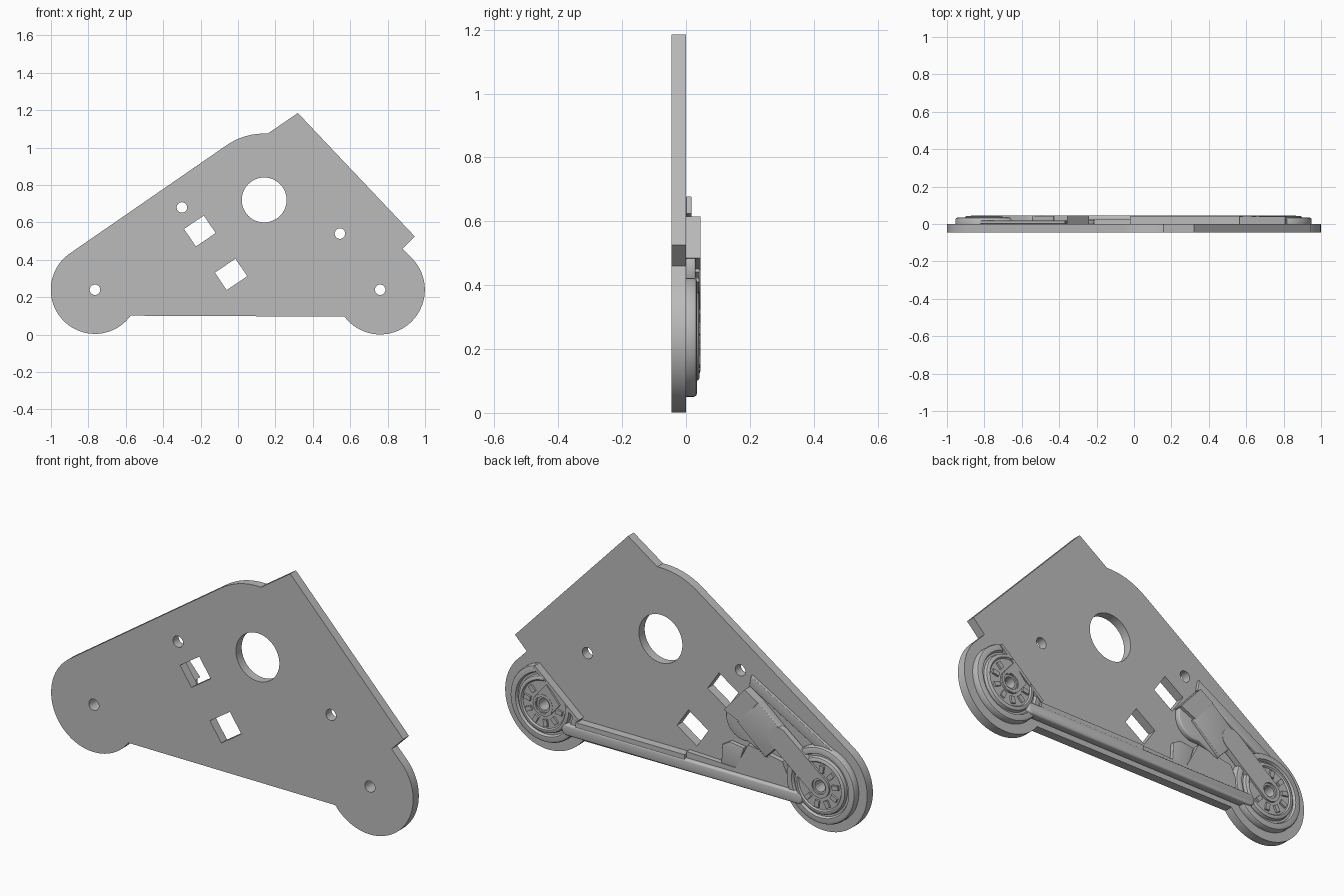
import bpy, bmesh
from math import sin, cos, pi, radians, atan2, hypot
from mathutils import Vector, Matrix

cube = bpy.data.objects.get("Cube")
if cube:
    bpy.data.objects.remove(cube)

grey = bpy.data.materials.new("plain grey")
grey.use_nodes = True
colour = (0.5, 0.5, 0.5, 1)
grey.diffuse_color = colour
grey.node_tree.nodes["Principled BSDF"].inputs["Base Color"].default_value = colour

LEFT, RIGHT, TOP = (-0.765, 0.24), (0.76, 0.24), (0.14, 0.72)


def finish(name, mesh):
    mesh.materials.clear()
    mesh.materials.append(grey)
    ob = bpy.data.objects.new(name, mesh)
    bpy.context.collection.objects.link(ob)
    bpy.ops.object.select_all(action="DESELECT")
    ob.select_set(True)
    bpy.context.view_layer.objects.active = ob
    bpy.ops.object.shade_smooth_by_angle(angle=radians(35))
    return ob


def arc(c, r, a0, a1, n=24):
    """Points on a circle arc, angles in degrees."""
    step = radians(a1 - a0) / n
    return [(c[0] + r * cos(radians(a0) + i * step),
             c[1] + r * sin(radians(a0) + i * step)) for i in range(n + 1)]


def circle(c, r, n=32):
    return arc(c, r, 0, 360, n)[:-1]


def rect(c, w, h, deg):
    a = radians(deg)
    return [(c[0] + x * cos(a) - z * sin(a), c[1] + x * sin(a) + z * cos(a))
            for x, z in ((-w/2, -h/2), (w/2, -h/2), (w/2, h/2), (-w/2, h/2))]


def capsule(p, q, r):
    a = atan2(q[1] - p[1], q[0] - p[0]) * 180 / pi
    return arc(q, r, a - 90, a + 90, 12) + arc(p, r, a + 90, a + 270, 12)


def slab(name, loops, y0, y1, bevel=0.0):
    """Extrude outlines drawn in the xz plane from y0 to y1."""
    cu = bpy.data.curves.new(name, "CURVE")
    cu.dimensions = "2D"
    cu.fill_mode = "BOTH"
    cu.extrude = (y1 - y0) / 2 - bevel
    cu.bevel_depth = bevel
    cu.bevel_resolution = 2
    cu.offset = -bevel
    for pts in loops:
        s = cu.splines.new("POLY")
        s.points.add(len(pts) - 1)
        for p, (x, z) in zip(s.points, pts):
            p.co = (x, z, 0, 1)
        s.use_cyclic_u = True
    tmp = bpy.data.objects.new(name + "_outline", cu)
    bpy.context.collection.objects.link(tmp)
    dg = bpy.context.evaluated_depsgraph_get()
    mesh = bpy.data.meshes.new_from_object(tmp.evaluated_get(dg))
    bpy.data.objects.remove(tmp)
    mesh.transform(Matrix.Translation((0, (y0 + y1) / 2, 0)) @ Matrix.Rotation(pi / 2, 4, "X"))
    bm = bmesh.new()
    bm.from_mesh(mesh)
    bmesh.ops.remove_doubles(bm, verts=bm.verts, dist=0.00005)
    bmesh.ops.recalc_face_normals(bm, faces=bm.faces)
    bm.to_mesh(mesh)
    bm.free()
    return finish(name, mesh)


# Back plate with its round and square openings
outline = (arc(LEFT, 0.236, 324, 124.4, 40)
           + arc(TOP, 0.355, 124.4, 87, 16)
           + [(0.32, 1.185), (0.945, 0.525), (0.88, 0.46)]
           + arc(RIGHT, 0.239, 47, -143, 40))
holes = [circle(TOP, 0.12, 48), rect((-0.204, 0.554), 0.128, 0.113, 34),
         rect((-0.037, 0.322), 0.133, 0.113, 34)]
holes += [circle(c, 0.028) for c in (LEFT, RIGHT, (-0.3, 0.68), (0.545, 0.54))]
slab("back_plate", [outline] + holes, -0.045, 0)

# Wheel cross-section as radius and height
PROFILE = [(0.19, 0), (0.19, 0.024), (0.186, 0.032), (0.178, 0.035), (0.158, 0.035),
           (0.152, 0.022), (0.142, 0.022), (0.138, 0.038), (0.132, 0.042), (0.122, 0.042),
           (0.116, 0.035), (0.056, 0.035), (0.053, 0.045), (0.042, 0.045),
           (0.038, 0.036), (0.028, 0.036), (0.028, 0)]


def wheel(name, c, cut=None):
    bm = bmesh.new()
    n = 64
    rings = [[bm.verts.new((c[0] + r * cos(2 * pi * i / n), y, c[1] + r * sin(2 * pi * i / n)))
              for i in range(n)] for r, y in PROFILE]
    for a, b in zip(rings, rings[1:] + rings[:1]):
        for i in range(n):
            j = (i + 1) % n
            bm.faces.new((a[i], a[j], b[j], b[i]))
    if cut:
        nrm = Vector(cut).normalized()
        bmesh.ops.bisect_plane(bm, geom=bm.verts[:] + bm.edges[:] + bm.faces[:],
                               plane_co=Vector((c[0], 0, c[1])) + nrm * 0.1,
                               plane_no=nrm, clear_outer=True)
        bmesh.ops.edgeloop_fill(bm, edges=[e for e in bm.edges if e.is_boundary])
    bmesh.ops.recalc_face_normals(bm, faces=bm.faces)
    mesh = bpy.data.meshes.new(name)
    bm.to_mesh(mesh)
    bm.free()
    finish(name, mesh)


CUT = (-0.65, 0, 0.76)
wheel("left_wheel", RIGHT, CUT)
wheel("right_wheel", LEFT)

# Small raised lugs around each hub, leaving room for the arms
for side, c, start in (("left", RIGHT, 180), ("right", LEFT, 88)):
    for i in range(7):
        a = start + i * 36 + 10
        p = (c[0] + 0.089 * cos(radians(a)), c[1] + 0.089 * sin(radians(a)))
        slab(f"{side}_wheel_lug_{i + 1}", [rect(p, 0.035, 0.022, a)], 0.03, 0.045)

# Short mount from the left hub to the cut edge
t = (RIGHT[0] - 0.03, RIGHT[1] + 0.035)
mount = arc(RIGHT, 0.056, -130.5 - 10, 49.5, 20) + [
    (RIGHT[0] + 0.036 - 0.055, RIGHT[1] + 0.043 + 0.064),
    (RIGHT[0] - 0.036 - 0.055, RIGHT[1] - 0.043 + 0.064)]
slab("left_hub_mount", [mount, circle(RIGHT, 0.038)], 0.02, 0.044)

# Raised rim along the cut edge of the left wheel
slab("left_wheel_edge", [rect((0.692, 0.312), 0.32, 0.016, 40.5)], 0, 0.04)

# Lower rail between the wheels, with ledges above it
slab("lower_rail", [capsule((-0.645, 0.15), (0.63, 0.15), 0.029)], 0, 0.045, 0.01)
slab("lower_rail_front_ledge", [[(-0.02, 0.165), (0.58, 0.165), (0.58, 0.2), (-0.02, 0.2)]], 0, 0.042)
slab("lower_rail_rear_ledge", [[(-0.6, 0.165), (-0.02, 0.165), (-0.02, 0.21), (-0.6, 0.19)]], 0, 0.025)

# Upper guard strip running into the right wheel
slab("upper_strip", [[(-0.37, 0.678), (-0.87, 0.395), (-0.83, 0.36), (-0.36, 0.625)]], 0, 0.018, 0.004)

# Main arm: capsule on the hub, wide box, end block
slab("arm_lower", [capsule(LEFT, (-0.54, 0.42), 0.056), circle(LEFT, 0.038)], 0.015, 0.045)
slab("arm_box", [[(-0.43, 0.57), (-0.59, 0.435), (-0.468, 0.306), (-0.312, 0.441)]], 0, 0.043, 0.004)
slab("arm_end_block", [[(-0.355, 0.615), (-0.428, 0.568), (-0.325, 0.448), (-0.24, 0.485)]], 0, 0.045)

# Curved flange beside the arm
slab("arm_flange", [arc((-0.345, 0.455), 0.105, 20, -100, 14) + [(-0.47, 0.3), (-0.43, 0.45)]],
     0, 0.03, 0.006)

# Triangular web and upright tab above the rail
slab("web_panel", [[(-0.36, 0.335), (-0.29, 0.2), (-0.6, 0.19), (-0.55, 0.3)]], 0, 0.025)
slab("upright_tab", [[(-0.21, 0.2), (-0.215, 0.295), (-0.255, 0.32), (-0.335, 0.31), (-0.3, 0.2)]],
     0, 0.022, 0.003)
